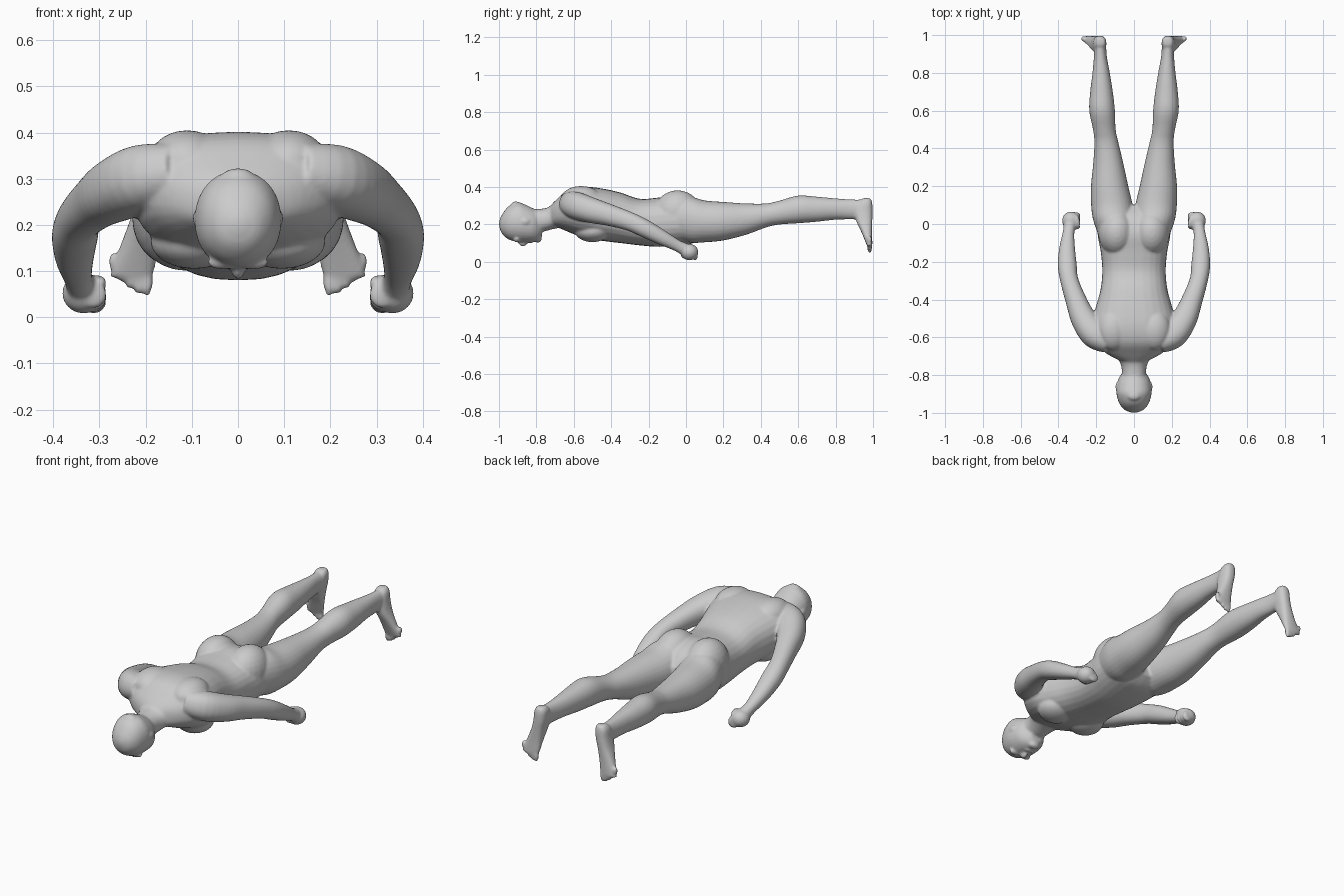
import bpy, bmesh, math
from mathutils import Vector, Matrix

bm = bmesh.new()
X = Vector((1, 0, 0))


def catmull(rows, steps=4):
    """Smoothly interpolate a short list of number rows."""
    p = [Vector(r) for r in rows]
    p = [p[0]] + p + [p[-1]]
    out = []
    for i in range(1, len(p) - 2):
        a, b, c, d = p[i - 1:i + 3]
        for k in range(steps):
            t = k / steps
            out.append(0.5 * (2 * b + (c - a) * t + (2 * a - 5 * b + 4 * c - d) * t * t
                              + (3 * b - a - 3 * c + d) * t ** 3))
    return out + [p[-1]]


def loft(rows, side=1, axis=None, power=2.2, n=28):
    """Skin sections (x, y, z, half width, half depth) along a path."""
    rows = catmull(rows)
    pts = [Vector((r[0] * side, r[1], r[2])) for r in rows]
    rings = []
    for i, r in enumerate(rows):
        t = Vector(axis) if axis else pts[min(i + 1, len(pts) - 1)] - pts[max(i - 1, 0)]
        t.normalize()
        u = (X - t * X.dot(t)).normalized()
        v = u.cross(t)
        ring = []
        for k in range(n):
            a = 2 * math.pi * k / n
            c, s = math.cos(a), math.sin(a)
            c = math.copysign(abs(c) ** (2 / power), c)
            s = math.copysign(abs(s) ** (2 / power), s)
            ring.append(bm.verts.new(pts[i] + u * c * r[3] + v * s * r[4]))
        rings.append(ring)
    for a, b in zip(rings, rings[1:]):
        for k in range(n):
            bm.faces.new((a[k], a[(k + 1) % n], b[(k + 1) % n], b[k]))
    bm.faces.new(rings[0][::-1])
    bm.faces.new(rings[-1])


def trunk(rows, x=0, side=1, power=2.2):
    """Sections given as (y, top z, bottom z, half width), square to y."""
    loft([(x, y, (t + b) / 2, w, (t - b) / 2) for y, t, b, w in rows], side, (0, 1, 0), power)


def blob(c, r, side=1, rot=0):
    m = (Matrix.Translation((c[0] * side, c[1], c[2])) @ Matrix.Rotation(rot * side, 4, 'Z')
         @ Matrix.Diagonal((*r, 1)))
    bmesh.ops.create_uvsphere(bm, u_segments=24, v_segments=14, radius=1, matrix=m)


# Torso
trunk([(-.73, .295, .195, .06), (-.69, .335, .185, .14), (-.63, .385, .16, .205),
       (-.55, .402, .13, .228), (-.45, .392, .112, .205), (-.35, .37, .10, .178),
       (-.25, .337, .088, .168), (-.15, .343, .080, .176), (-.05, .355, .085, .193),
       (.04, .325, .10, .185), (.10, .26, .14, .10)], power=2.35)

# Neck and head
trunk([(-.84, .28, .15, .064), (-.76, .285, .162, .066), (-.71, .305, .175, .085),
       (-.63, .36, .19, .12)])
trunk([(-.999, .215, .19, .012), (-.985, .25, .152, .048), (-.95, .296, .120, .078),
       (-.90, .318, .106, .093), (-.86, .306, .104, .092), (-.82, .287, .106, .083),
       (-.79, .275, .113, .064), (-.77, .265, .135, .045)], power=2.1)
blob((0, -.872, .106), (.015, .026, .024))      # nose
blob((0, -.832, .110), (.028, .014, .012))      # lips
blob((0, -.792, .122), (.032, .020, .020))      # chin
blob((0, -.91, .305), (.035, .025, .018))       # hair at the crown

for s in (1, -1):
    # Brow and ear
    blob((.033, -.905, .118), (.034, .016, .015), s)
    blob((.088, -.862, .215), (.010, .026, .018), s)
    # Chest, shoulder blade and buttock
    blob((.095, -.50, .165), (.095, .095, .060), s)
    blob((.11, -.56, .335), (.085, .11, .070), s)
    blob((.092, -.045, .265), (.098, .125, .117), s)

    # Arm from shoulder to wrist
    loft([(.13, -.625, .315, .06, .06), (.205, -.585, .30, .075, .073),
          (.265, -.505, .275, .068, .068), (.305, -.41, .25, .056, .058),
          (.342, -.30, .215, .048, .050), (.353, -.22, .178, .050, .048),
          (.354, -.13, .130, .042, .040), (.347, -.05, .088, .031, .031),
          (.34, -.01, .068, .032, .034)], s)
    # Curled hand with fingers and thumb
    blob((.334, .018, .052), (.047, .048, .044), s, .2)
    for k in range(4):
        blob((.313, .050 - .022 * k, .036 + .004 * k), (.030, .013, .030), s)
    blob((.302, .015, .075), (.016, .036, .016), s, -.2)

    # Leg
    loft([(.095, -.08, .235, .085, .10), (.108, .02, .225, .108, .122),
          (.117, .10, .216, .110, .112), (.129, .20, .217, .099, .103),
          (.136, .32, .228, .080, .084), (.146, .43, .248, .064, .064),
          (.157, .50, .263, .060, .064), (.169, .60, .280, .068, .074),
          (.172, .70, .281, .060, .067), (.174, .80, .282, .046, .057),
          (.178, .89, .280, .034, .053), (.180, .95, .280, .033, .053)], s, (0, 1, 0), 2.1)
    # Foot hanging from the ankle, sole facing back
    loft([(.178, .966, .340, .020, .020), (.180, .958, .318, .033, .037),
          (.184, .950, .27, .036, .047), (.195, .953, .22, .036, .043),
          (.212, .966, .16, .041, .029), (.226, .977, .11, .047, .019),
          (.232, .982, .085, .046, .014)], s, (0, 0, -1), 2.5)
    for k in range(5):
        blob((.197 + .0185 * k, .982, .077 + .0035 * k * k - .003 * k),
             (.013 - .001 * k, .013, .032 - .003 * k), s)

# Fuse the parts into one smooth skin
bmesh.ops.recalc_face_normals(bm, faces=bm.faces)
mesh = bpy.data.meshes.new("human_body")
bm.to_mesh(mesh)
bm.free()
body = bpy.data.objects.new("human_body", mesh)
bpy.context.collection.objects.link(body)
remesh = body.modifiers.new("skin", 'REMESH')
remesh.mode = 'VOXEL'
remesh.voxel_size = .006
remesh.use_smooth_shade = True
smooth = body.modifiers.new("soften", 'SMOOTH')
smooth.factor = .5
smooth.iterations = 8
